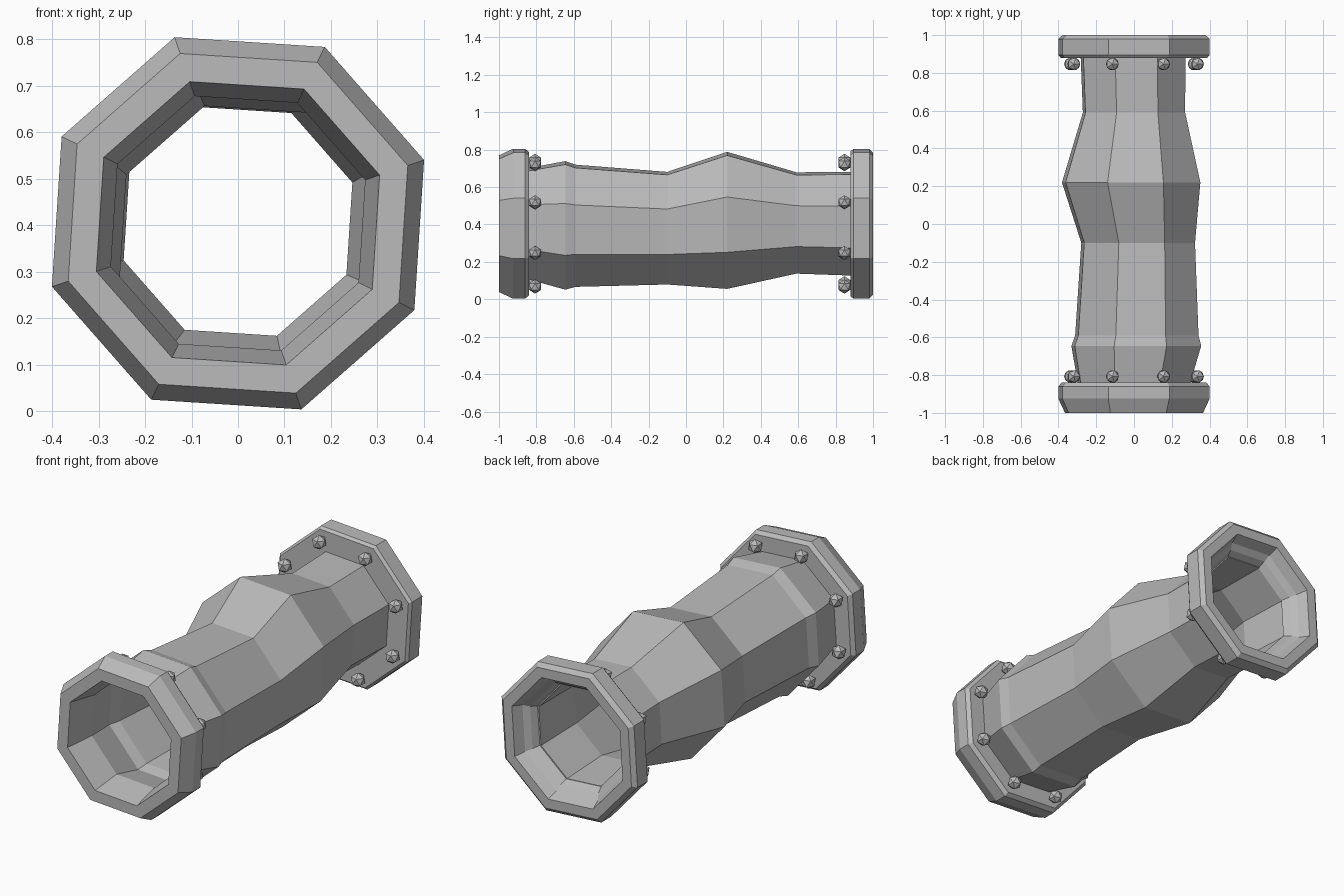
import bpy, bmesh, math
from mathutils import Vector

default = bpy.data.objects.get("Cube")
if default:
    bpy.data.objects.remove(default, do_unlink=True)

SIDES = 8
TWIST = math.radians(18.8)
AXIS_Z = 0.404

grey = bpy.data.materials.new("pipe_grey")
grey.use_nodes = True
colour = (0.5, 0.5, 0.5, 1)
grey.diffuse_color = colour
grey.node_tree.nodes["Principled BSDF"].inputs["Base Color"].default_value = colour


def ring_point(i, y, r, cx=0.0, cz=AXIS_Z):
    a = TWIST + i * math.tau / SIDES
    return Vector((cx + r * math.cos(a), y, cz + r * math.sin(a)))


def finish(name, bm):
    bmesh.ops.recalc_face_normals(bm, faces=bm.faces)
    mesh = bpy.data.meshes.new(name)
    bm.to_mesh(mesh)
    bm.free()
    mesh.materials.append(grey)
    obj = bpy.data.objects.new(name, mesh)
    bpy.context.collection.objects.link(obj)
    return obj


def loft_loop(name, stations):
    """Join octagonal rings into a closed tube wall, last ring back to first."""
    bm = bmesh.new()
    rings = [[bm.verts.new(ring_point(i, *s)) for i in range(SIDES)] for s in stations]
    for k, ring in enumerate(rings):
        after = rings[(k + 1) % len(rings)]
        for i in range(SIDES):
            j = (i + 1) % SIDES
            bm.faces.new((ring[i], ring[j], after[j], after[i]))
    return finish(name, bm)


# Dented pipe body: y, radius, centre x, centre z
outer = [
    (-0.84, 0.315, 0.0, 0.404),
    (-0.645, 0.363, 0.012, 0.395),
    (-0.59, 0.345, 0.015, 0.393),
    (-0.10, 0.318, 0.022, 0.38),
    (0.22, 0.387, -0.015, 0.422),
    (0.59, 0.286, 0.0, 0.408),
    (0.885, 0.293, -0.005, 0.404),
]
WALL = 0.026
inner = [(y, r - WALL, cx, cz) for y, r, cx, cz in reversed(outer)]
loft_loop("pipe_body", outer + inner)

# End flanges: y, radius
loft_loop("front_flange", [
    (-1.0, 0.386), (-0.925, 0.423), (-0.86, 0.423), (-0.84, 0.405),
    (-0.84, 0.289), (-1.0, 0.322)])
loft_loop("back_flange", [
    (1.0, 0.40), (0.98, 0.423), (0.895, 0.423), (0.88, 0.41),
    (0.88, 0.267), (0.92, 0.29), (0.945, 0.32), (1.0, 0.345)])

# Faceted bolts, one at each corner of each flange
for name, y in (("front_bolts", -0.807), ("back_bolts", 0.847)):
    bm = bmesh.new()
    for i in range(SIDES):
        made = bmesh.ops.create_icosphere(bm, subdivisions=1, radius=0.038)
        bmesh.ops.translate(bm, verts=made["verts"], vec=ring_point(i, y, 0.355))
    finish(name, bm)
